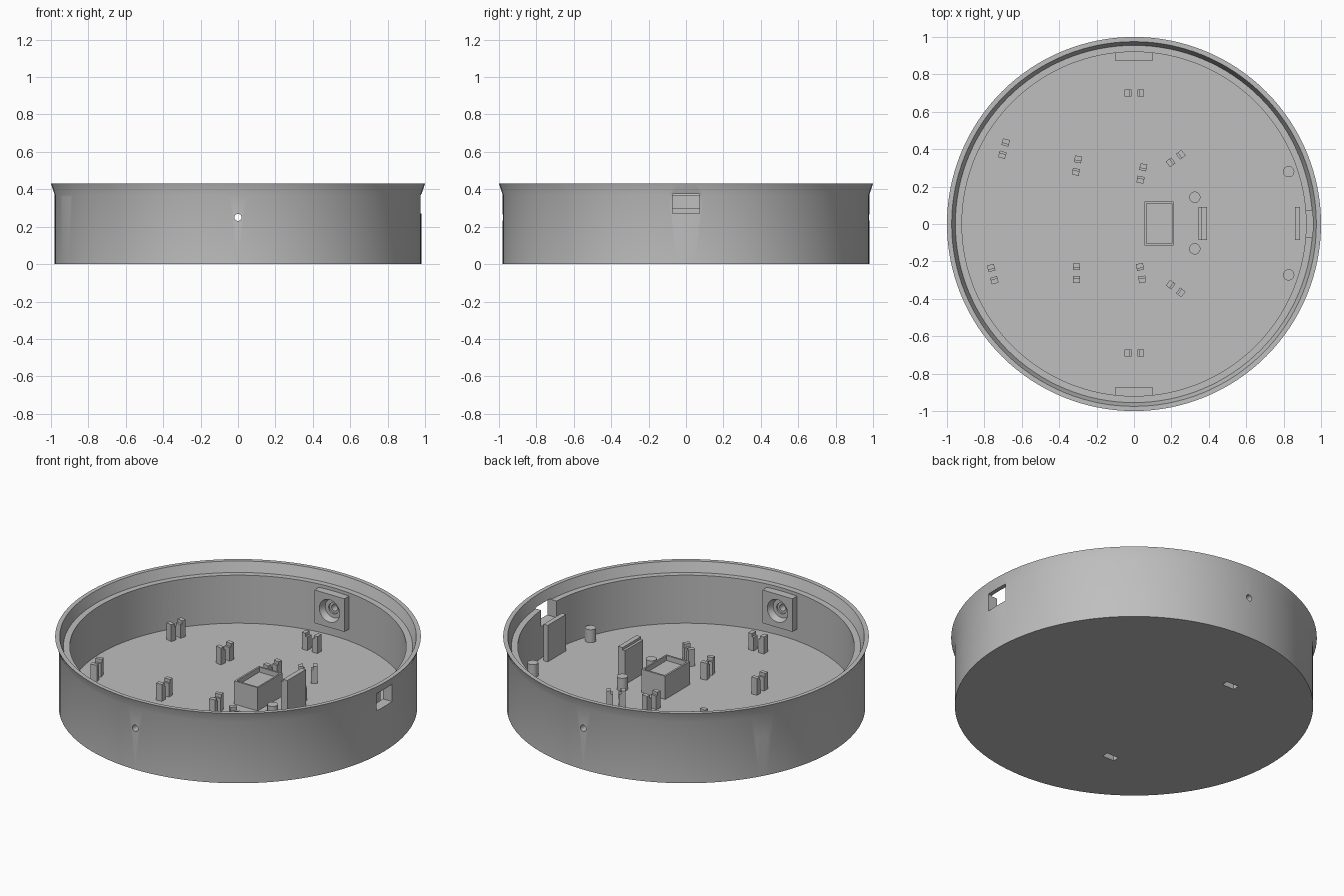
import bpy, bmesh, math
from mathutils import Matrix, Vector

cube = bpy.data.objects.get("Cube")
if cube:
    bpy.data.objects.remove(cube, do_unlink=True)

grey = bpy.data.materials.new("plain grey")
grey.use_nodes = True
COLOUR = (0.52, 0.52, 0.52, 1)
grey.diffuse_color = COLOUR
grey.node_tree.nodes["Principled BSDF"].inputs["Base Color"].default_value = COLOUR

FLOOR = 0.08
HOLE_Z = 0.25


def finish(name, bm):
    bmesh.ops.recalc_face_normals(bm, faces=bm.faces)
    mesh = bpy.data.meshes.new(name)
    bm.to_mesh(mesh)
    bm.free()
    mesh.materials.append(grey)
    obj = bpy.data.objects.new(name, mesh)
    bpy.context.collection.objects.link(obj)
    return obj


def box(name, low, high, turn=0, at=(0, 0, 0)):
    """Box between two corners, turned about z and then moved."""
    low, high = Vector(low), Vector(high)
    bm = bmesh.new()
    bmesh.ops.create_cube(bm, size=1)
    bmesh.ops.scale(bm, vec=high - low, verts=bm.verts)
    bmesh.ops.translate(bm, vec=(low + high) / 2, verts=bm.verts)
    bm.transform(Matrix.Translation(at) @ Matrix.Rotation(turn, 4, "Z"))
    return finish(name, bm)


def rod(name, start, end, r1, r2=None, sides=32):
    """Cylinder or cone between two points."""
    start, end = Vector(start), Vector(end)
    axis = end - start
    bm = bmesh.new()
    bmesh.ops.create_cone(bm, cap_ends=True, segments=sides, radius1=r1,
                          radius2=r1 if r2 is None else r2, depth=axis.length)
    bm.transform(Matrix.Translation((start + end) / 2)
                 @ axis.to_track_quat("Z", "Y").to_matrix().to_4x4())
    return finish(name, bm)


def lathe(name, profile, sides=128):
    bm = bmesh.new()
    verts = [bm.verts.new((r, 0, z)) for r, z in profile]
    edges = [bm.edges.new(pair) for pair in zip(verts, verts[1:])]
    bmesh.ops.spin(bm, geom=verts + edges, cent=(0, 0, 0), axis=(0, 0, 1),
                   angle=math.tau, steps=sides, use_duplicate=False)
    bmesh.ops.remove_doubles(bm, verts=bm.verts, dist=0.0001)
    return finish(name, bm)


def cut(target, cutter):
    cutter.hide_render = True
    mod = target.modifiers.new("cut", "BOOLEAN")
    mod.operation, mod.solver, mod.object = "DIFFERENCE", "EXACT", cutter
    bpy.context.view_layer.objects.active = target
    bpy.ops.object.modifier_apply(modifier=mod.name)
    bpy.data.objects.remove(cutter, do_unlink=True)


def smooth(obj):
    bpy.ops.object.select_all(action="DESELECT")
    obj.select_set(True)
    bpy.context.view_layer.objects.active = obj
    bpy.ops.object.shade_smooth_by_angle(angle=math.radians(25))


def radial(angle, r, z):
    return (r * math.cos(angle), r * math.sin(angle), z)


# Round housing with flared rim and inner ledge
housing = lathe("housing", [(0, 0), (0.98, 0), (0.98, 0.37), (1, 0.43), (0.975, 0.43),
                            (0.955, 0.37), (0.92, 0.37), (0.92, FLOOR), (0, FLOOR)])

# Wall openings: connector window, round cable hole, switch slot
cut(housing, box("window_cutter", (0.85, -0.073, 0.27), (1.1, 0.073, 0.375)))
cable = math.radians(150)
cut(housing, rod("cable_cutter", radial(cable, 0.85, 0.205), radial(cable, 1.1, 0.205), 0.039))
cut(housing, box("switch_cutter", (0.85, -0.065, 0.283), (1.1, 0.065, 0.36), math.radians(200)))

# Blind keyholes for wall mounting
for side in (-1, 1):
    y = side * 0.51
    cut(housing, rod("keyhole_cutter", (-0.22, y, -0.05), (-0.22, y, 0.055), 0.043))
    cut(housing, box("slot_cutter", (-0.3, y - 0.02, -0.05), (-0.22, y + 0.02, 0.055)))
    cut(housing, rod("slot_end_cutter", (-0.3, y, -0.05), (-0.3, y, 0.055), 0.02))

# Square sensor mounts with a stepped recess and a pinhole through the wall
for side, label in ((-1, "front"), (1, "back")):
    ends = sorted((side * 0.872, side * 0.95))
    mount = box(label + "_sensor_mount", (-0.1, ends[0], 0.15), (0.1, ends[1], 0.35))
    cut(mount, rod("recess_cutter", (0, side * 0.86, HOLE_Z), (0, side * 0.91, HOLE_Z),
                   0.072, 0.055))
    cut(mount, rod("seat_cutter", (0, side * 0.9, HOLE_Z), (0, side * 0.93, HOLE_Z), 0.032))
    for part in (housing, mount):
        cut(part, rod("pinhole_cutter", (0, side * 0.8, HOLE_Z), (0, side * 1.1, HOLE_Z), 0.019))
    smooth(mount)
smooth(housing)

# Battery tray, open at the top
tray = box("tray", (0.055, -0.115, FLOOR - 0.01), (0.212, 0.12, 0.22))
cut(tray, box("tray_cutter", (0.066, -0.104, 0.19), (0.203, 0.109, 0.3)))

# Upright board supports
box("inner_board_support", (0.36, -0.085, FLOOR - 0.01), (0.39, 0.09, 0.3))
box("inner_board_lip", (0.345, -0.085, FLOOR - 0.01), (0.36, 0.09, 0.285))
box("outer_board_support", (0.86, -0.085, FLOOR - 0.01), (0.888, 0.09, 0.3))

# Hollow screw posts
for x, y in ((0.325, 0.143), (0.325, -0.133), (0.827, 0.28), (0.827, -0.272)):
    post = rod("screw_post", (x, y, FLOOR - 0.01), (x, y, 0.158), 0.03)
    cut(post, rod("screw_cutter", (x, y, 0.09), (x, y, 0.3), 0.014))
    smooth(post)

# Pairs of stepped clips: centre x, centre y, direction in degrees
clips = [(0.002, 0.7, 0), (0.002, -0.69, 0), (-0.695, 0.403, 75), (-0.305, 0.312, 80),
         (0.042, 0.27, 78), (0.223, 0.35, 37), (-0.755, -0.268, -75),
         (-0.307, -0.263, -90), (0.038, -0.263, -80), (0.223, -0.345, -37)]
for x, y, degrees in clips:
    for flip in (0, 180):
        turn = math.radians(degrees + flip)
        box("clip_post", (0.027, -0.019, FLOOR - 0.01), (0.052, 0.019, 0.182), turn, (x, y, 0))
        box("clip_step", (0.016, -0.019, FLOOR - 0.01), (0.027, 0.019, 0.162), turn, (x, y, 0))
